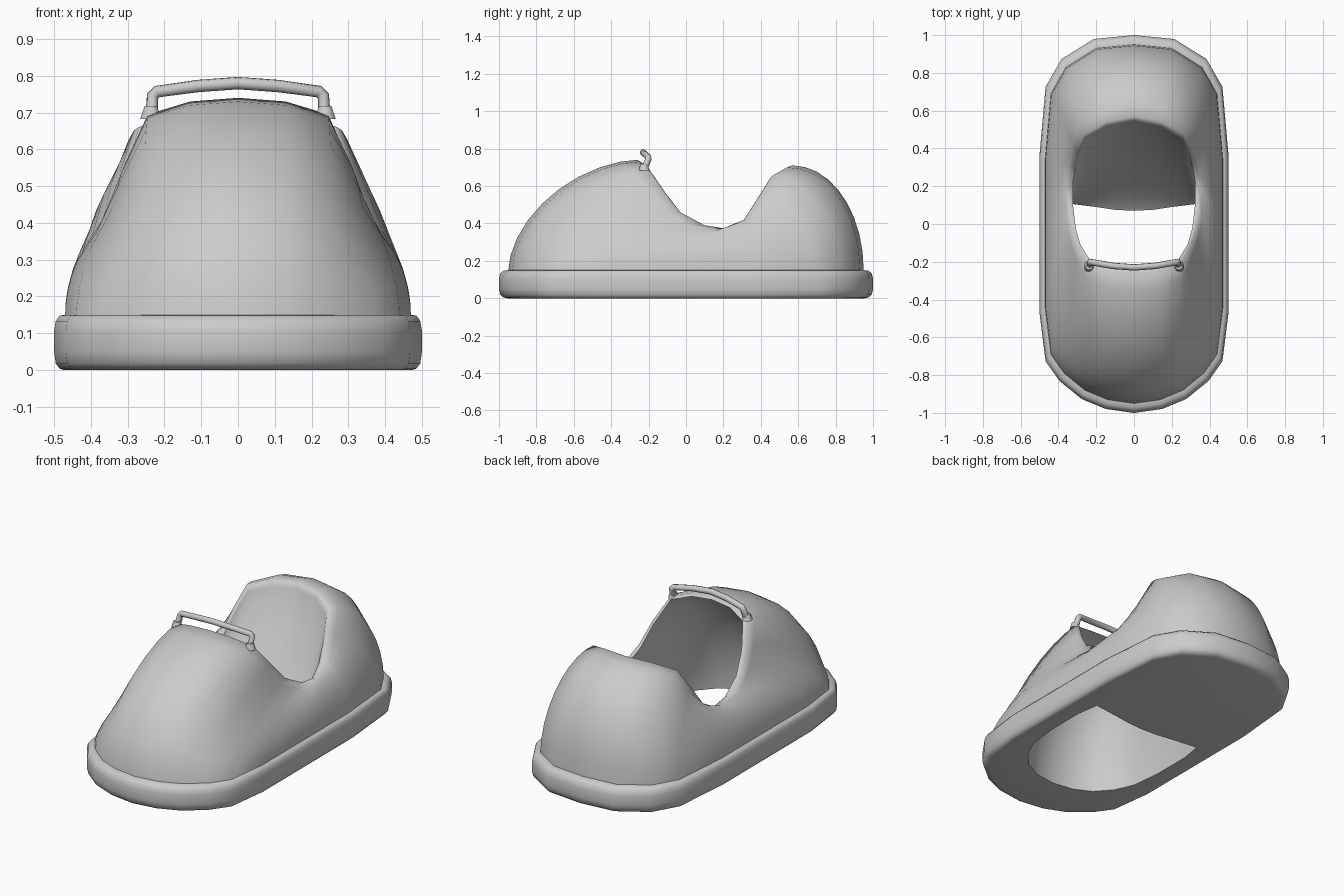
import bpy, bmesh, math
from mathutils import Vector

if "Cube" in bpy.data.objects:
    bpy.data.objects.remove(bpy.data.objects["Cube"])

# half outlines from front centre to back centre (mirrored later)
base = [(0, -.95), (.14, -.93), (.26, -.88), (.37, -.79), (.44, -.69), (.47, -.45), (.47, 0),
        (.47, .35), (.44, .69), (.36, .83), (.2, .93), (0, .95)]
rim = [(0, -.26, .74), (.13, -.25, .73), (.245, -.21, .695), (.3, -.12, .57), (.325, -.03, .46),
       (.34, .1, .39), (.34, .22, .37), (.325, .31, .42), (.305, .39, .54), (.27, .47, .66),
       (.15, .54, .70), (0, .57, .71)]
power_out = [1.75, 1.75, 1.65, 1.5, 1.5, 1.8, 2, 1.8, 1.7, 1.8, 2, 2]
power_in = [1.7, 1.7, 1.6, 1.5, 1.5, 1.5, 1.5, 1.1, .9, .85, .85, .85]
# floor opening: follows the front, then runs straight across under the seat
hole = [(0, -.70), (.13, -.68), (.23, -.63), (.31, -.54), (.36, -.43), (.38, -.25), (.38, -.02),
        (.36, .11), (.28, .10), (.2, .09), (.1, .075), (0, .07)]


def arc(a, b, p, t):
    """Superelliptic sweep from low point a to high point b."""
    ang = t * math.pi / 2
    f = 1 - math.cos(ang) ** (2 / p) if t < 1 else 1
    v = math.sin(ang) ** (2 / p) if t > 0 else 0
    return Vector((a.x + (b.x - a.x) * f, a.y + (b.y - a.y) * f, a.z + (b.z - a.z) * v))


def loft(name, rings, angle):
    """Skin half rings after mirroring them across x."""
    bm = bmesh.new()
    rows = []
    for r in rings:
        full = list(r) + [Vector((-p.x, p.y, p.z)) for p in reversed(r[1:-1])]
        rows.append([bm.verts.new(p) for p in full])
    n = len(rows[0])
    for lo, hi in zip(rows, rows[1:]):
        for j in range(n):
            k = (j + 1) % n
            bm.faces.new((lo[j], lo[k], hi[k], hi[j]))
    me = bpy.data.meshes.new(name)
    bm.to_mesh(me)
    bm.free()
    ob = bpy.data.objects.new(name, me)
    bpy.context.collection.objects.link(ob)
    smooth(ob, angle)
    return ob


def smooth(ob, angle):
    bpy.ops.object.select_all(action='DESELECT')
    ob.select_set(True)
    bpy.context.view_layer.objects.active = ob
    bpy.ops.object.shade_smooth_by_angle(angle=math.radians(angle))


B = [Vector((x, y, .15)) for x, y in base]
R = [Vector(p) for p in rim]
H = [Vector((x, y, 0)) for x, y in hole]
C = Vector((0, .16, 0))


def inset(p, s, dz):
    return Vector((p.x + (C.x - p.x) * s, p.y + (C.y - p.y) * s, p.z + dz))


# body: outer shell up to the rim, rounded lip, then inner hood and seat down to the opening
N = 9
outer = [[arc(b, r, p, k / N) for b, r, p in zip(B, R, power_out)] for k in range(N + 1)]
Rin = [inset(p, .05, -.012) for p in R]
inner = [[arc(h, r, p, k / N) for h, r, p in zip(H, Rin, power_in)] for k in range(N, -1, -1)]
loft("body", outer + inner, 70)

# bumper: floor plate, rounded outer band and top ledge
def band(e, z):
    return [Vector((b.x * (1 + .064 * e), b.y * (1 + .053 * e), z)) for b in B]

profile = [(.1, 0), (.5, .004), (.85, .018), (1, .05), (1, .105), (.85, .133), (.5, .148), (0, .15)]
loft("bumper", [H] + [band(e, z) for e, z in profile], 50)

# grab handle
path = [(.235, -.225, .69), (.232, -.20, .745), (.22, -.203, .757), (.11, -.222, .772), (0, -.23, .78)]
path += [(-x, y, z) for x, y, z in reversed(path[:-1])]
cu = bpy.data.curves.new("handle", 'CURVE')
cu.dimensions = '3D'
cu.bevel_depth = .017
cu.bevel_resolution = 2
cu.use_fill_caps = True
sp = cu.splines.new('POLY')
sp.points.add(len(path) - 1)
for pt, co in zip(sp.points, path):
    pt.co = (*co, 1)
sp.use_smooth = True
bpy.context.collection.objects.link(bpy.data.objects.new("handle", cu))

# handle feet
for side in (-1, 1):
    bpy.ops.mesh.primitive_cone_add(vertices=10, radius1=.03, radius2=.018, depth=.035,
                                    location=(side * .237, -.225, .70))
    foot = bpy.context.object
    foot.name = "handle_foot"
    smooth(foot, 40)
